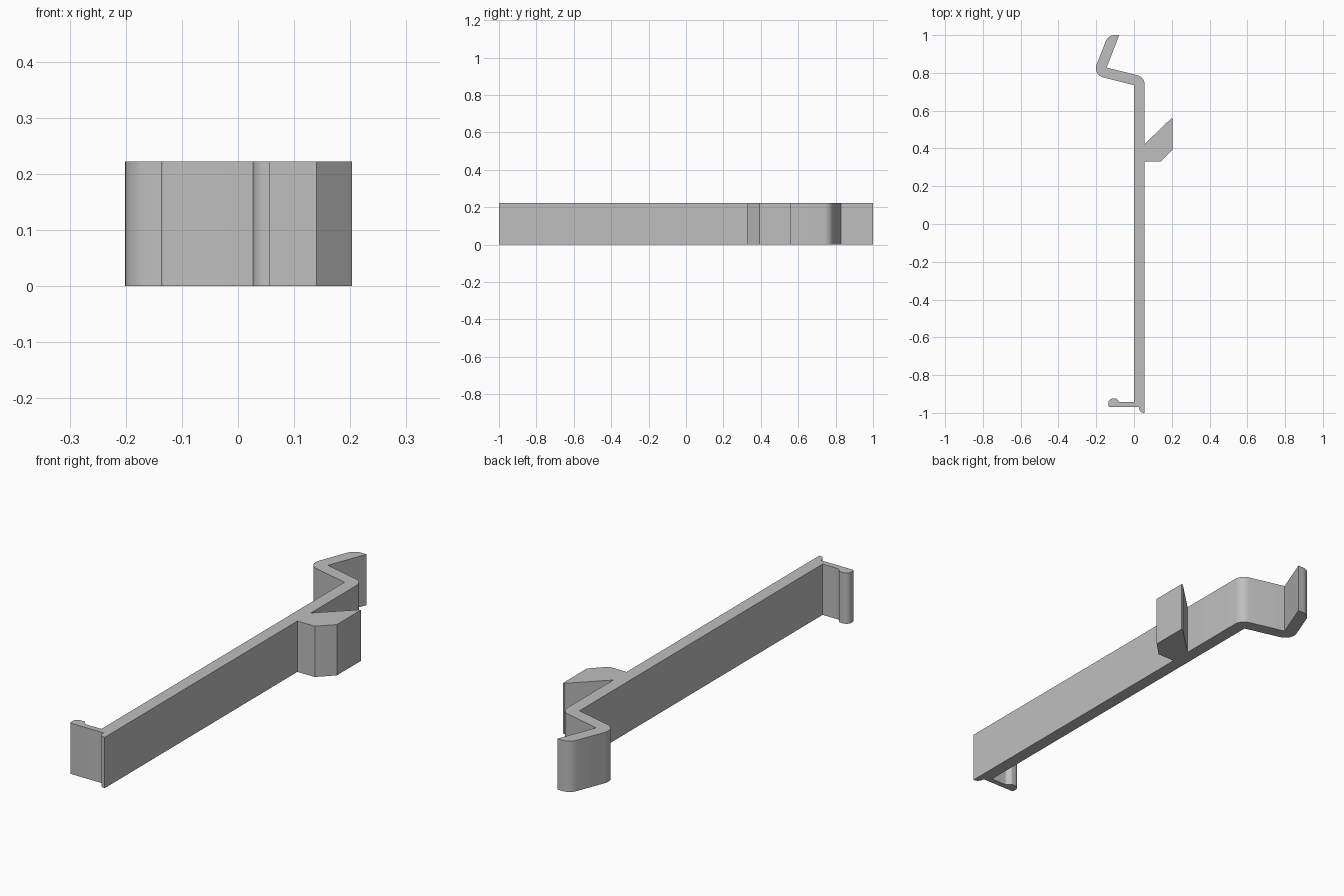
import bpy, bmesh, math
from mathutils import Vector

HEIGHT = 0.222

cube = bpy.data.objects.get("Cube")
if cube:
    bpy.data.objects.remove(cube, do_unlink=True)

grey = bpy.data.materials.new("plain_grey")
grey.use_nodes = True
colour = (0.52, 0.52, 0.52, 1)
grey.diffuse_color = colour
grey.node_tree.nodes["Principled BSDF"].inputs["Base Color"].default_value = colour


def rounded(corners, steps=8):
    """Outline from (x, y, radius) corners, each radius replaced by an arc."""
    out = []
    for i, (x, y, r) in enumerate(corners):
        p = Vector((x, y))
        if r == 0:
            out.append(p)
            continue
        a = (Vector(corners[i - 1][:2]) - p).normalized()
        b = (Vector(corners[(i + 1) % len(corners)][:2]) - p).normalized()
        half = a.angle(b) / 2
        centre = p + (a + b).normalized() * (r / math.sin(half))
        start = p + a * (r / math.tan(half)) - centre
        end = p + b * (r / math.tan(half)) - centre
        sweep = start.angle_signed(end)
        base = math.atan2(start.y, start.x)
        for k in range(steps + 1):
            t = base - sweep * k / steps
            out.append(centre + Vector((math.cos(t), math.sin(t))) * r)
    return out


def extrude(name, outline):
    bm = bmesh.new()
    face = bm.faces.new([bm.verts.new((p.x, p.y, 0)) for p in outline])
    top = bmesh.ops.extrude_face_region(bm, geom=[face])["geom"]
    bmesh.ops.translate(bm, vec=(0, 0, HEIGHT),
                        verts=[v for v in top if isinstance(v, bmesh.types.BMVert)])
    bmesh.ops.recalc_face_normals(bm, faces=bm.faces)
    mesh = bpy.data.meshes.new(name)
    bm.to_mesh(mesh)
    bm.free()
    mesh.materials.append(grey)
    obj = bpy.data.objects.new(name, mesh)
    bpy.context.collection.objects.link(obj)
    bpy.ops.object.select_all(action="DESELECT")
    obj.select_set(True)
    bpy.context.view_layer.objects.active = obj
    bpy.ops.object.shade_smooth_by_angle(angle=math.radians(30))
    return obj


# Foot with a beaded tip and a small curved lip at the front end
foot = [(0, -0.943, 0), (-0.078, -0.943, 0.012), (-0.092, -0.924, 0.012),
        (-0.136, -0.924, 0.024), (-0.136, -0.968, 0.006),
        (0.027, -0.968, 0), (0.027, -0.998, 0.025), (0.056, -1.0, 0)]
# Angled catch on the side of the bar
catch = [(0.056, 0.33, 0), (0.14, 0.33, 0), (0.203, 0.393, 0),
         (0.203, 0.558, 0), (0.196, 0.558, 0), (0.056, 0.423, 0)]
# Bent spring hook at the back end
hook = [(0.056, 0.778, 0.05), (-0.145, 0.828, 0), (-0.078, 1.0, 0),
        (-0.137, 1.0, 0.05), (-0.219, 0.79, 0.05), (0, 0.735, 0)]

extrude("clip_bar", rounded(foot + catch + hook))
